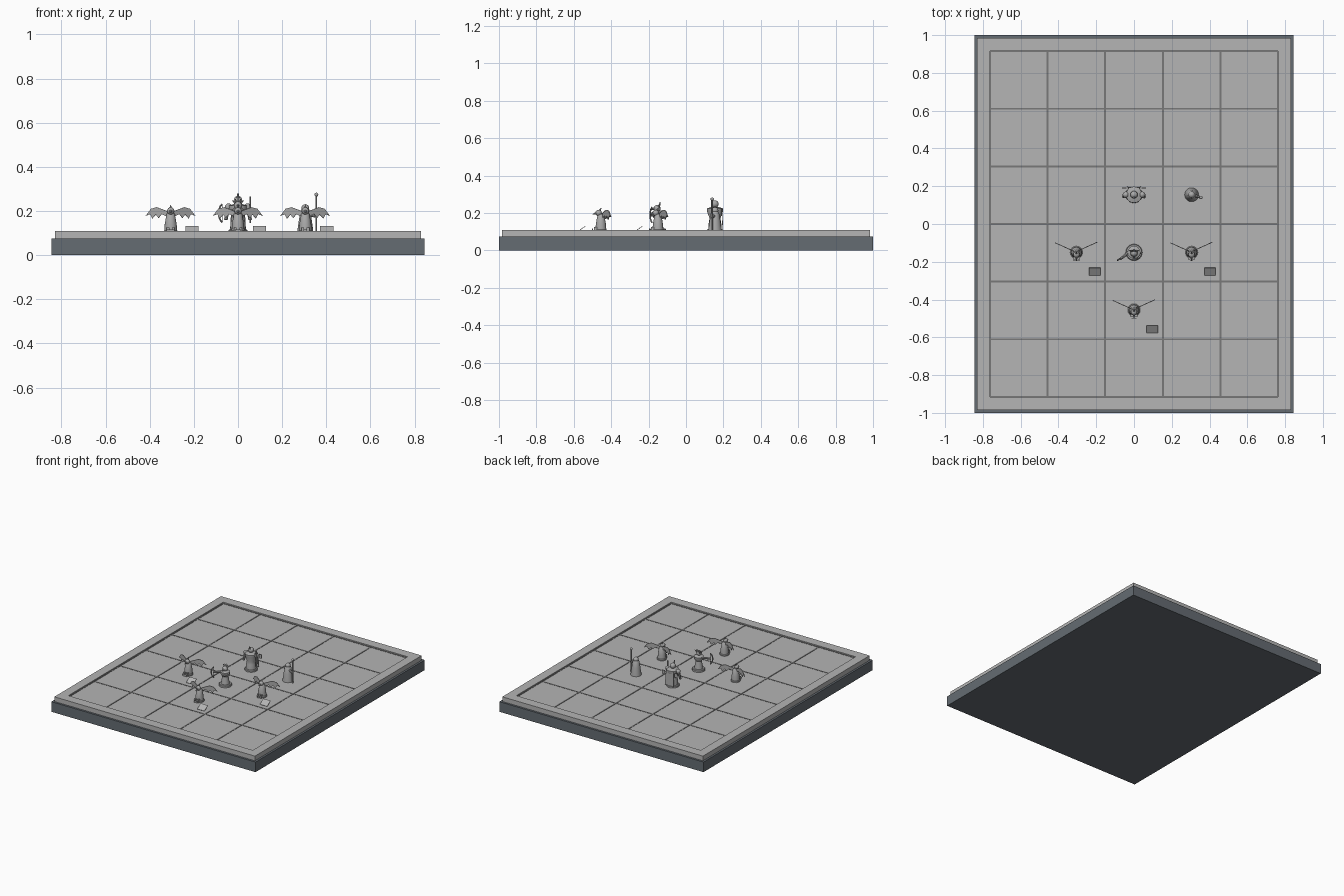
import bpy, bmesh, math
from mathutils import Vector, Matrix

if "Cube" in bpy.data.objects:
    bpy.data.objects.remove(bpy.data.objects["Cube"])


def material(name, rgb):
    m = bpy.data.materials.new(name)
    m.diffuse_color = (*rgb, 1)
    m.use_nodes = True
    m.node_tree.nodes["Principled BSDF"].inputs["Base Color"].default_value = m.diffuse_color
    return m


SLATE = material("slate", (0.13, 0.15, 0.17))
STONE = material("stone", (0.46, 0.46, 0.46))
GROUT = material("grout", (0.19, 0.19, 0.19))
PEWTER = material("pewter", (0.40, 0.40, 0.40))
FLOOR = 0.10


def make(name, bm, mat, smooth=False):
    bmesh.ops.recalc_face_normals(bm, faces=bm.faces)
    me = bpy.data.meshes.new(name)
    bm.to_mesh(me)
    bm.free()
    me.materials.append(mat)
    ob = bpy.data.objects.new(name, me)
    bpy.context.collection.objects.link(ob)
    if smooth:
        bpy.context.view_layer.objects.active = ob
        ob.select_set(True)
        bpy.ops.object.shade_smooth_by_angle(angle=math.radians(40))
        ob.select_set(False)
    return ob


def box(name, centre, size, mat, tilt=0):
    bm = bmesh.new()
    m = Matrix.Translation(centre) @ Matrix.Rotation(tilt, 4, 'X') @ Matrix.Diagonal((*size, 1))
    bmesh.ops.create_cube(bm, size=1, matrix=m)
    return make(name, bm, mat)


def lathe(name, x, y, profile, mat=PEWTER, n=16):
    """Solid of revolution; profile is (radius, height above the floor)."""
    bm = bmesh.new()
    rings = [[bm.verts.new((x + r * math.cos(2 * math.pi * i / n),
                            y + r * math.sin(2 * math.pi * i / n), FLOOR + z))
              for i in range(n)] for r, z in profile]
    for a, b in zip(rings, rings[1:]):
        for i in range(n):
            bm.faces.new((a[i], a[(i + 1) % n], b[(i + 1) % n], b[i]))
    bm.faces.new(rings[0])
    bm.faces.new(rings[-1])
    return make(name, bm, mat, True)


def ball(name, centre, r, scale=(1, 1, 1)):
    bm = bmesh.new()
    m = Matrix.Translation(centre) @ Matrix.Diagonal((*scale, 1))
    bmesh.ops.create_uvsphere(bm, u_segments=14, v_segments=8, radius=r, matrix=m)
    return make(name, bm, PEWTER, True)


def rod(name, a, b, r1, r2=None, n=8):
    a, b = Vector(a), Vector(b)
    d = b - a
    bm = bmesh.new()
    m = Matrix.Translation((a + b) / 2) @ d.to_track_quat('Z', 'Y').to_matrix().to_4x4()
    bmesh.ops.create_cone(bm, cap_ends=True, segments=n, radius1=r1,
                          radius2=r1 if r2 is None else r2, depth=d.length, matrix=m)
    return make(name, bm, PEWTER, True)


def sheet(name, points, thick=0.004):
    """Flat outline in 3D given thickness along its normal."""
    bm = bmesh.new()
    f = bm.faces.new([bm.verts.new(p) for p in points])
    f.normal_update()
    nrm = f.normal.copy()
    new = bmesh.ops.extrude_face_region(bm, geom=[f])["geom"]
    verts = [v for v in new if isinstance(v, bmesh.types.BMVert)]
    bmesh.ops.translate(bm, verts=verts, vec=nrm * thick)
    return make(name, bm, PEWTER)


# Board: dark plinth, stone slab with raised rim
box("plinth", (0, 0, 0.0375), (1.69, 2.0, 0.075), SLATE)
box("slab", (0, 0, 0.0875), (1.525, 1.83, 0.025), STONE)
for s in (-1, 1):
    box("rim_side", (s * 0.7965, 0, 0.0925), (0.067, 1.97, 0.035), STONE)
    box("rim_end", (0, s * 0.95, 0.0925), (1.526, 0.07, 0.035), STONE)

# Thin lines dividing the board into 5 x 6 squares
STEP = 0.305
for i in range(6):
    box("line_long", ((i - 2.5) * STEP, 0, FLOOR), (0.01, 1.84, 0.004), GROUT)
for j in range(7):
    box("line_cross", (0, (j - 3) * STEP, FLOOR), (1.535, 0.01, 0.0036), GROUT)


# Winged creature with its tilted card and small marker plate
WING = [(0.012, 0.098), (0.062, 0.117), (0.088, 0.11), (0.112, 0.078), (0.092, 0.086),
        (0.082, 0.066), (0.066, 0.084), (0.054, 0.068), (0.04, 0.086), (0.014, 0.074)]


def winged(x, y, label_width):
    lathe("creature_body", x, y, [(0.033, 0), (0.033, 0.008), (0.029, 0.012), (0.027, 0.04),
                                  (0.019, 0.085), (0.012, 0.095)])
    ball("creature_head", (x, y - 0.012, FLOOR + 0.1), 0.017)
    rod("beak", (x, y - 0.022, FLOOR + 0.1), (x, y - 0.045, FLOOR + 0.092), 0.008, 0.001)
    rod("crest", (x, y - 0.008, FLOOR + 0.108), (x, y + 0.002, FLOOR + 0.127), 0.008, 0.001)
    for s in (-1, 1):
        sheet("wing", [(x + s * u, y + 0.002 + u * 0.45, FLOOR + h) for u, h in WING])
        box("foot", (x + s * 0.012, y - 0.027, FLOOR + 0.013), (0.012, 0.02, 0.026), PEWTER)
    box("marker_plate", (x, y - 0.045, FLOOR + 0.01), (label_width, 0.003, 0.014), PEWTER)
    box("card", (x + 0.097, y - 0.102, FLOOR + 0.016), (0.06, 0.048, 0.003), STONE,
        math.radians(35))


winged(-0.305, -0.15, 0.036)
winged(0.305, -0.15, 0.015)
winged(0, -0.455, 0.026)

# Archer on a round base
ax, ay = 0, -0.15
lathe("archer_base", ax, ay, [(0.044, 0), (0.044, 0.012), (0.04, 0.016)], n=24)
lathe("archer_body", ax, ay, [(0.03, 0.016), (0.026, 0.04), (0.021, 0.07), (0.034, 0.09),
                              (0.034, 0.104), (0.014, 0.114)])
ball("archer_head", (ax, ay - 0.004, FLOOR + 0.124), 0.019)
rod("archer_beak", (ax, ay - 0.018, FLOOR + 0.124), (ax, ay - 0.042, FLOOR + 0.118), 0.007, 0.001)
for k in range(-2, 3):
    rod("feather", (ax + k * 0.005, ay + 0.004, FLOOR + 0.13),
        (ax + k * 0.012, ay + 0.012, FLOOR + 0.158 - abs(k) * 0.005), 0.006, 0.002, 6)
rod("bow_arm", (ax - 0.028, ay, FLOOR + 0.097), (ax - 0.075, ay - 0.038, FLOOR + 0.09), 0.009, 0.006)
rod("draw_arm", (ax + 0.03, ay, FLOOR + 0.097), (ax + 0.012, ay - 0.034, FLOOR + 0.085), 0.009, 0.006)
arc = []
for k in range(9):
    t = math.radians(-65 + k * 16.25)
    reach = 0.033 * math.cos(t)
    arc.append((ax - 0.061 - 0.8 * reach, ay - 0.024 - 0.55 * reach, FLOOR + 0.09 + 0.045 * math.sin(t)))
for p, q in zip(arc, arc[1:]):
    rod("bow_limb", p, q, 0.004)
rod("bow_string", arc[0], arc[-1], 0.0012, n=5)

# Armoured guardian with cape and blade
gx, gy = 0, 0.155
lathe("guardian_base", gx, gy, [(0.044, 0), (0.044, 0.01), (0.04, 0.014)], n=24)
lathe("guardian_body", gx, gy, [(0.036, 0.014), (0.033, 0.05), (0.029, 0.07), (0.043, 0.11),
                                (0.043, 0.124), (0.016, 0.133)], n=20)
ball("guardian_head", (gx, gy, FLOOR + 0.148), 0.02)
rod("guardian_crest", (gx, gy - 0.016, FLOOR + 0.16), (gx, gy - 0.02, FLOOR + 0.18), 0.006, 0.003)
for s in (-1, 1):
    ball("shoulder", (gx + s * 0.043, gy, FLOOR + 0.117), 0.017)
    rod("guardian_arm", (gx + s * 0.047, gy, FLOOR + 0.112),
        (gx + s * 0.055, gy - 0.01, FLOOR + 0.06), 0.01, 0.008)
    box("pack_fin", (gx + s * 0.052, gy + 0.035, FLOOR + 0.1), (0.022, 0.005, 0.03), PEWTER)
rod("blade", (gx + 0.055, gy - 0.018, FLOOR + 0.045), (gx + 0.055, gy - 0.018, FLOOR + 0.165), 0.004)
sheet("cape", [(gx + u, gy + v, FLOOR + h) for u, v, h in
               [(-0.03, 0.034, 0.12), (0.03, 0.034, 0.12), (0.036, 0.04, 0.015), (-0.036, 0.04, 0.015)]])

# Robed figure with a tall staff
rx, ry = 0.305, 0.155
lathe("robe", rx, ry, [(0.037, 0), (0.036, 0.01), (0.029, 0.06), (0.022, 0.1), (0.017, 0.108)], n=20)
ball("robed_head", (rx, ry, FLOOR + 0.113), 0.018)
rod("robed_arm", (rx + 0.015, ry - 0.005, FLOOR + 0.085), (rx + 0.05, ry - 0.015, FLOOR + 0.075), 0.009, 0.006)
rod("staff", (rx + 0.05, ry - 0.015, FLOOR), (rx + 0.05, ry - 0.015, FLOOR + 0.172), 0.004)
ball("staff_orb", (rx + 0.05, ry - 0.015, FLOOR + 0.174), 0.009)
